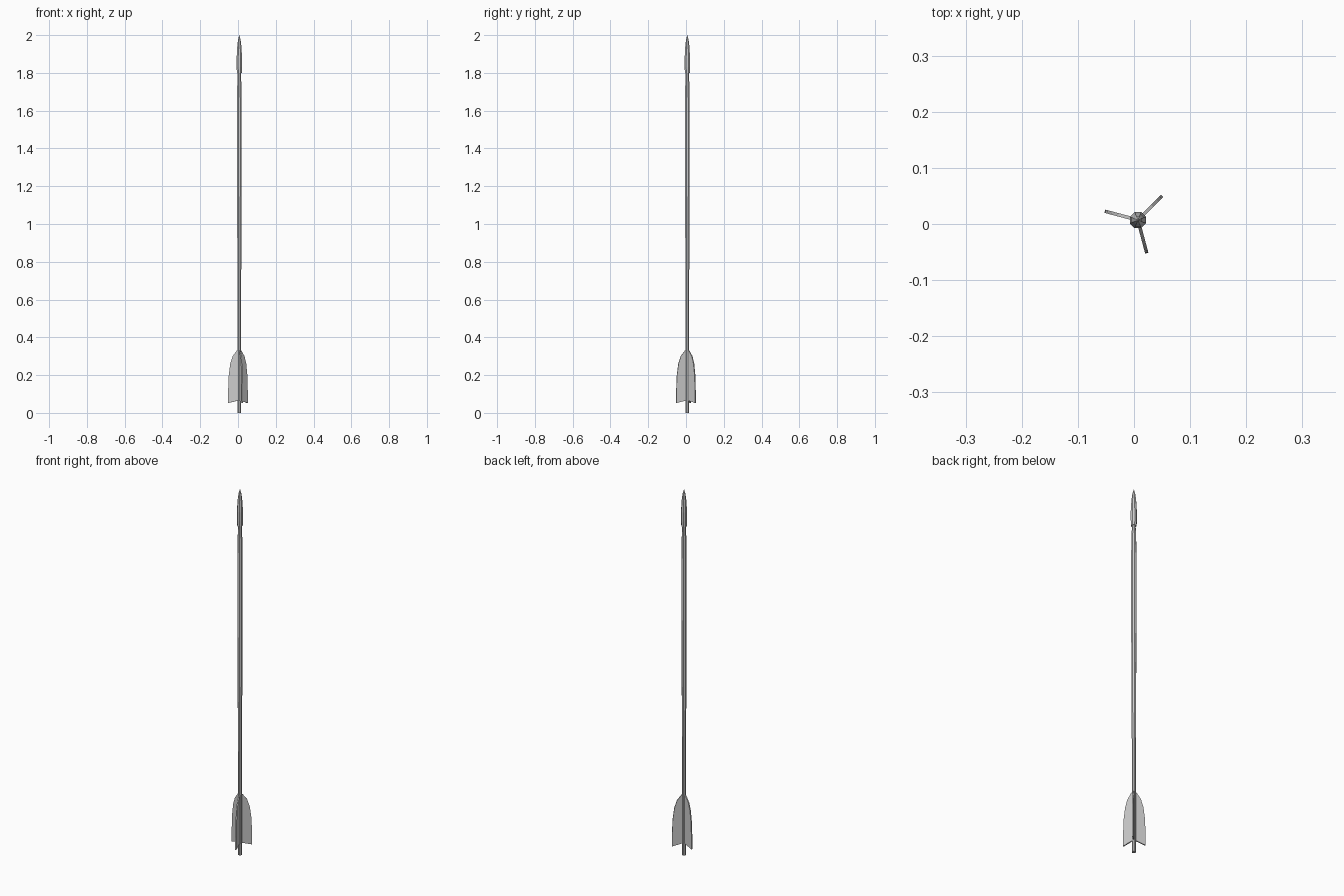
import bpy, bmesh
from math import sin, cos, pi, radians

if "Cube" in bpy.data.objects:
    bpy.data.objects.remove(bpy.data.objects["Cube"])

CX = CY = 0.007  # shaft axis, offset because the three vanes are uneven about the centre


def make_object(name, bm):
    bmesh.ops.recalc_face_normals(bm, faces=bm.faces)
    mesh = bpy.data.meshes.new(name)
    bm.to_mesh(mesh)
    bm.free()
    obj = bpy.data.objects.new(name, mesh)
    obj.location = (CX, CY, 0)
    bpy.context.collection.objects.link(obj)
    return obj


def lathe(name, profile, sides=8):
    bm = bmesh.new()
    rings = []
    for r, z in profile:
        rings.append([bm.verts.new((r * cos(2 * pi * (i + 0.5) / sides),
                                    r * sin(2 * pi * (i + 0.5) / sides), z))
                      for i in range(sides)])
    for a, b in zip(rings, rings[1:]):
        for i in range(sides):
            j = (i + 1) % sides
            bm.faces.new((a[i], a[j], b[j], b[i]))
    bm.faces.new(rings[0])
    bm.faces.new(rings[-1])
    return make_object(name, bm)


def vane(name, outline, angle, thickness=0.006):
    bm = bmesh.new()
    c, s, h = cos(angle), sin(angle), thickness / 2
    sheets = [[bm.verts.new((r * c - t * s, r * s + t * c, z)) for r, z in outline]
              for t in (-h, h)]
    bm.faces.new(sheets[0])
    bm.faces.new(sheets[1])
    n = len(outline)
    for i in range(n):
        j = (i + 1) % n
        bm.faces.new((sheets[0][i], sheets[0][j], sheets[1][j], sheets[1][i]))
    return make_object(name, bm)


# Shaft, slightly thicker toward the head
lathe("shaft", [(0.010, 0), (0.010, 0.55), (0.012, 0.95), (0.0135, 1.3),
                (0.0135, 1.62), (0.012, 1.73), (0.009, 1.81)])

# Pointed head
lathe("arrowhead", [(0.014, 1.80), (0.0155, 1.83), (0.0155, 1.88), (0.012, 1.94),
                    (0.0075, 1.975), (0.0008, 2.0)])

# Three feather vanes
outline = [(0.005, 0.066), (0.061, 0.052), (0.060, 0.13), (0.057, 0.20),
           (0.049, 0.26), (0.036, 0.30), (0.013, 0.33), (0.005, 0.33)]
for k in range(3):
    vane(f"vane_{k + 1}", outline, radians(45 + 120 * k))
